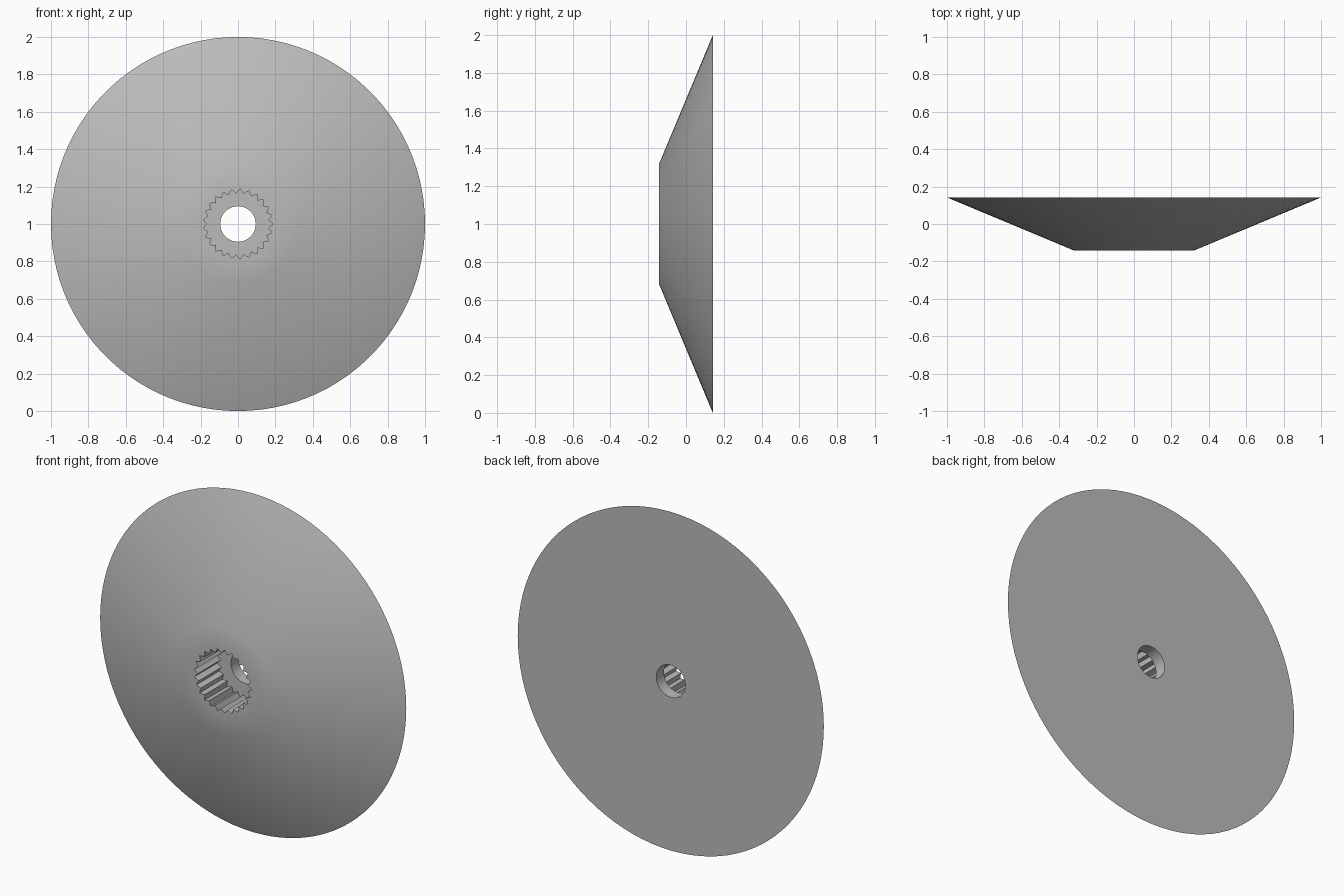
import bpy
import bmesh
from math import sin, cos, pi, radians

cube = bpy.data.objects.get("Cube")
if cube:
    bpy.data.objects.remove(cube, do_unlink=True)

TEETH = 25
STEPS = 4                     # points per spline tooth
SEGMENTS = TEETH * STEPS
FRONT, FLOOR, BACK = -0.142, 0.07, 0.142
BORE, HUB, RIM = 0.095, 0.32, 1.0
TOOTH_ROOT, TOOTH_TIP = 0.187, 0.163


def plain(radius):
    return lambda i: radius


def splined(i):
    # triangle wave between the root and tip of the socket teeth
    blend = abs((i % STEPS) / STEPS * 2 - 1)
    return TOOTH_TIP + (TOOTH_ROOT - TOOTH_TIP) * blend


def add_ring(bm, radius_at, y):
    ring = []
    for i in range(SEGMENTS):
        a = 2 * pi * i / SEGMENTS
        r = radius_at(i)
        ring.append(bm.verts.new((r * cos(a), y, 1 + r * sin(a))))
    return ring


# Grey material
grey = bpy.data.materials.new("grey")
grey.use_nodes = True
colour = (0.5, 0.5, 0.5, 1)
grey.diffuse_color = colour
grey.node_tree.nodes["Principled BSDF"].inputs["Base Color"].default_value = colour

# Closed cross-section: back face, cone, front face, toothed socket, floor, bore
section = [
    (plain(BORE), BACK),
    (plain(RIM), BACK),
    (plain(HUB), FRONT),
    (splined, FRONT),
    (splined, FLOOR),
    (plain(BORE), FLOOR),
]

bm = bmesh.new()
rings = [add_ring(bm, radius_at, y) for radius_at, y in section]
for k, ring in enumerate(rings):
    following = rings[(k + 1) % len(rings)]
    for i in range(SEGMENTS):
        j = (i + 1) % SEGMENTS
        bm.faces.new((ring[i], ring[j], following[j], following[i]))
bmesh.ops.recalc_face_normals(bm, faces=bm.faces)

mesh = bpy.data.meshes.new("conical_wheel")
bm.to_mesh(mesh)
bm.free()
mesh.materials.append(grey)
wheel = bpy.data.objects.new("conical_wheel", mesh)
bpy.context.collection.objects.link(wheel)

# Smooth cone and hub, crisp rim and teeth
bpy.ops.object.select_all(action="DESELECT")
wheel.select_set(True)
bpy.context.view_layer.objects.active = wheel
bpy.ops.object.shade_smooth_by_angle(angle=radians(30))
